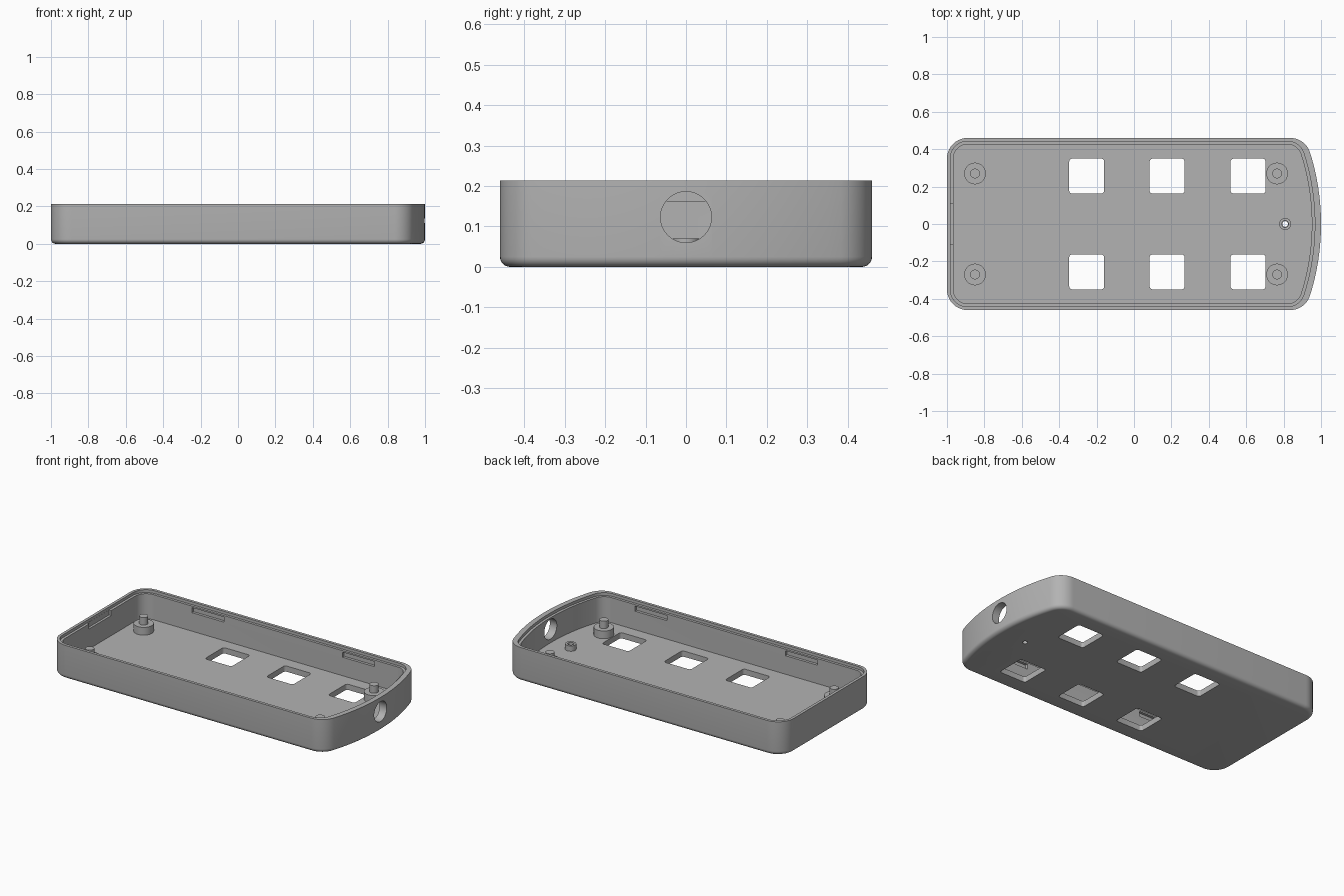
import bpy, bmesh, math

if "Cube" in bpy.data.objects:
    bpy.data.objects.remove(bpy.data.objects["Cube"])

grey = bpy.data.materials.new("plain_grey")
grey.diffuse_color = (0.45, 0.45, 0.45, 1)
grey.use_nodes = True
grey.node_tree.nodes["Principled BSDF"].inputs["Base Color"].default_value = grey.diffuse_color

FLOOR, TOP, LEDGE = 0.036, 0.213, 0.195


def arc(cx, cy, r, a0, a1, n):
    return [(cx + r * math.cos(a0 + (a1 - a0) * i / n),
             cy + r * math.sin(a0 + (a1 - a0) * i / n)) for i in range(n + 1)]


def outline(d, e=0.0):
    """Case plan inset by d, with extra thickness e at the bowed right end."""
    r, R, h = 0.11 - d, 1.27, 0.46 - d
    bow, c = R - d - e, 1 - R
    fy = h - r
    fx = c + math.sqrt((bow - r) ** 2 - fy ** 2)
    a = math.atan2(fy, fx - c)
    lx = -1 + d + r
    return (arc(c, 0, bow, -a, a, 24) + arc(fx, fy, r, a, math.pi / 2, 10)[1:]
            + arc(lx, fy, r, math.pi / 2, math.pi, 10)
            + arc(lx, -fy, r, math.pi, 1.5 * math.pi, 10)
            + arc(fx, -fy, r, 1.5 * math.pi, 2 * math.pi - a, 10)[:-1])


def loft(bm, rings):
    """Skin closed rings of points in order and cap both ends."""
    vs = [[bm.verts.new(p) for p in ring] for ring in rings]
    n = len(vs[0])
    for a, b in zip(vs, vs[1:]):
        for i in range(n):
            j = (i + 1) % n
            bm.faces.new((a[i], a[j], b[j], b[i]))
    bm.faces.new(vs[0][::-1])
    bm.faces.new(vs[-1])


def finish(bm, name):
    bmesh.ops.recalc_face_normals(bm, faces=bm.faces[:])
    me = bpy.data.meshes.new(name)
    bm.to_mesh(me)
    bm.free()
    ob = bpy.data.objects.new(name, me)
    bpy.context.collection.objects.link(ob)
    me.materials.append(grey)
    return ob


def smooth(ob):
    bpy.ops.object.select_all(action='DESELECT')
    ob.select_set(True)
    bpy.context.view_layer.objects.active = ob
    bpy.ops.object.shade_smooth_by_angle(angle=math.radians(30))


def lathe(name, profile, x, y, closed=False, n=32):
    """Revolve (radius, z) points; closed makes a tube."""
    bm = bmesh.new()
    rings = [[(x + px, y + py, z) for px, py in arc(0, 0, r, 0, 2 * math.pi, n)[:-1]]
             for r, z in profile]
    if closed:
        vs = [[bm.verts.new(p) for p in ring] for ring in rings]
        for k in range(len(vs)):
            a, b = vs[k], vs[(k + 1) % len(vs)]
            for i in range(n):
                bm.faces.new((a[i], a[(i + 1) % n], b[(i + 1) % n], b[i]))
    else:
        loft(bm, rings)
    smooth(finish(bm, name))


# Tray shell: rounded bottom edge, outer wall, stepped rim, inner wall, floor
F = 0.025
sections = [(F * (1 - math.sin(t)), 0, F * (1 - math.cos(t)))
            for t in [i * math.pi / 12 for i in range(7)]]
sections += [(0, 0, TOP), (0.018, 0.015, TOP), (0.018, 0.015, LEDGE),
             (0.034, 0.015, LEDGE), (0.034, 0.015, FLOOR)]
bm = bmesh.new()
loft(bm, [[(x, y, z) for x, y in outline(d, e)] for d, e, z in sections])
shell = finish(bm, "tray_shell")

# Cutters for every opening, gathered in one mesh
bm = bmesh.new()


def box(x0, x1, y0, y1, z0, z1):
    loft(bm, [[(x0, y0, z), (x1, y0, z), (x1, y1, z), (x0, y1, z)] for z in (z0, z1)])


for cx in (-0.253, 0.177, 0.61):            # six rounded square windows
    for cy in (-0.256, 0.256):
        k, r = 0.0935 - 0.016, 0.016
        pts = []
        for q, (sx, sy) in enumerate(((1, 1), (-1, 1), (-1, -1), (1, -1))):
            pts += arc(cx + sx * k, cy + sy * k, r, q * math.pi / 2, (q + 1) * math.pi / 2, 5)
        loft(bm, [[(x, y, z) for x, y in pts] for z in (-0.05, 0.06)])
for x in (-0.51, 0.545):                    # latch slots in the long walls
    for s in (-1, 1):
        box(x - 0.112, x + 0.112, min(s * 0.40, s * 0.443), max(s * 0.40, s * 0.443), 0.153, 0.185)
box(-0.981, -0.94, -0.11, 0.11, 0.163, 0.25)    # notch in the left wall
loft(bm, [[(x, y, z + 0.123) for y, z in arc(0, 0, 0.063, 0, 2 * math.pi, 48)[:-1]]
          for x in (0.9, 1.1)])                 # cable hole
loft(bm, [[(x, y, z) for x, y in arc(0.808, 0, 0.015, 0, 2 * math.pi, 24)[:-1]]
          for z in (-0.05, 0.06)])              # pinhole in the floor
cutter = finish(bm, "opening_cutter")
cutter.hide_render = True

mod = shell.modifiers.new("openings", 'BOOLEAN')
mod.operation, mod.solver, mod.object = 'DIFFERENCE', 'EXACT', cutter
bpy.context.view_layer.objects.active = shell
bpy.ops.object.modifier_apply(modifier=mod.name)
bpy.data.objects.remove(cutter)
smooth(shell)

# Four stepped mounting pegs
for x, end in ((-0.85, "left"), (0.765, "right")):
    for y, side in ((-0.27, "front"), (0.27, "back")):
        lathe(f"mounting_peg_{side}_{end}",
              [(0.058, FLOOR - 0.002), (0.058, 0.085), (0.026, 0.085), (0.026, 0.132)], x, y)

# Small hollow collar around the pinhole
lathe("pinhole_collar", [(0.032, FLOOR - 0.002), (0.032, 0.07), (0.018, 0.07), (0.018, FLOOR - 0.002)],
      0.808, 0, closed=True)
